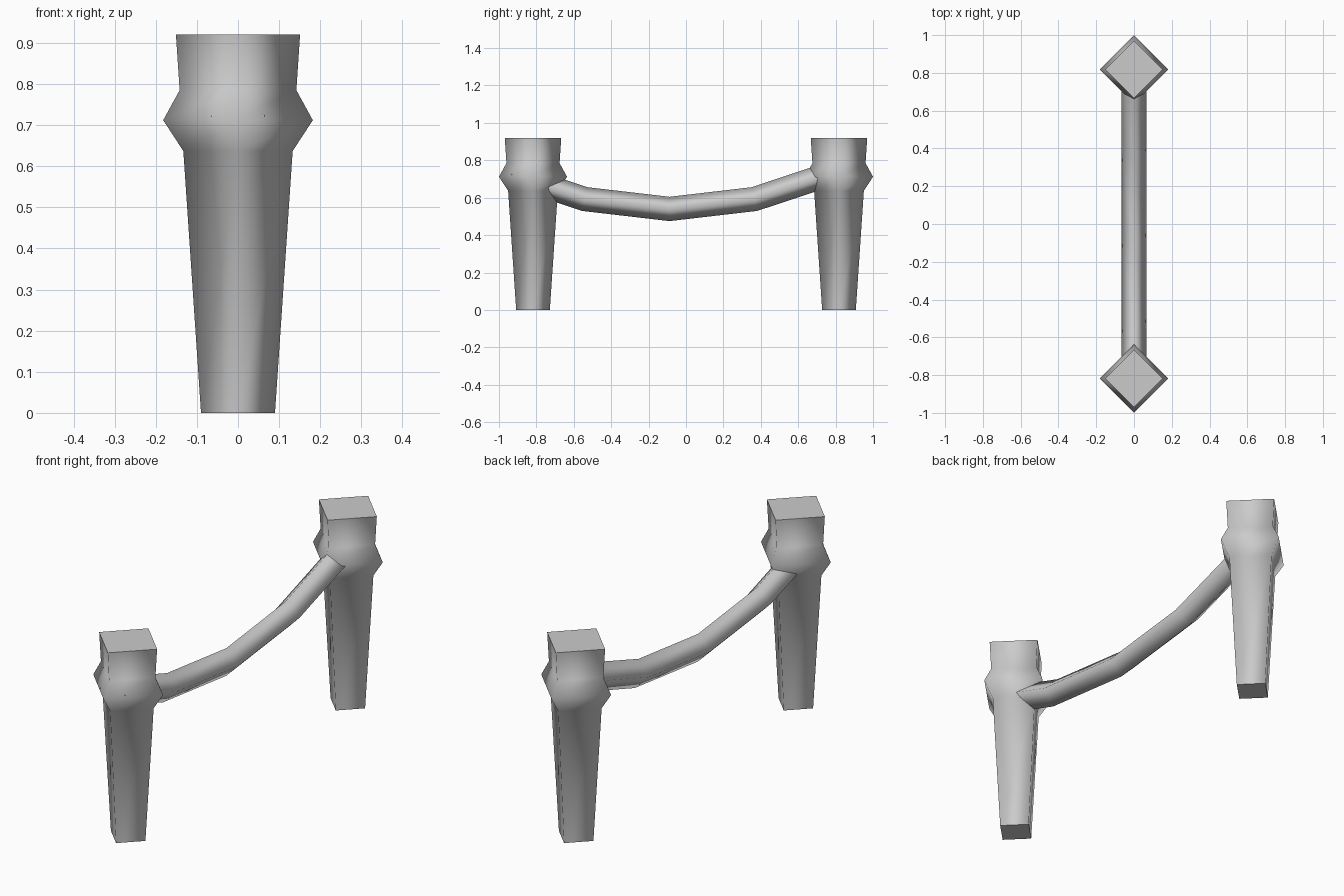
import bpy, bmesh
from math import sin, cos, pi
from mathutils import Vector

if "Cube" in bpy.data.objects:
    bpy.data.objects.remove(bpy.data.objects["Cube"])

grey = bpy.data.materials.new("plain grey")
grey.use_nodes = True
grey.diffuse_color = (0.6, 0.6, 0.6, 1)
grey.node_tree.nodes["Principled BSDF"].inputs["Base Color"].default_value = (0.6, 0.6, 0.6, 1)


def loft(name, stations):
    """Skin diamond rings given as (centre, half-axis u, half-axis v): smooth sides, flat caps."""
    bm = bmesh.new()
    rings = [[bm.verts.new(c + u * cos(i * pi / 2) + v * sin(i * pi / 2)) for i in range(4)]
             for c, u, v in stations]
    for a, b in zip(rings, rings[1:]):
        for i in range(4):
            j = (i + 1) % 4
            bm.faces.new((a[i], a[j], b[j], b[i])).smooth = True
    caps = [bm.faces.new(rings[0]), bm.faces.new(rings[-1])]
    for cap in caps:
        for edge in cap.edges:
            edge.smooth = False
    bmesh.ops.recalc_face_normals(bm, faces=bm.faces)
    mesh = bpy.data.meshes.new(name)
    bm.to_mesh(mesh)
    bm.free()
    mesh.materials.append(grey)
    obj = bpy.data.objects.new(name, mesh)
    bpy.context.collection.objects.link(obj)
    return obj


X, Y = Vector((1, 0, 0)), Vector((0, 1, 0))

# Two tapered square posts set cornerwise, each with a flared collar
profile = [(0.09, 0), (0.133, 0.637), (0.182, 0.712), (0.142, 0.785), (0.151, 0.92)]
for name, y in (("front_post", -0.818), ("back_post", 0.818)):
    loft(name, [(Vector((0, y, z)), X * r, Y * r) for r, z in profile])

# Sagging rail, mitred at each bend, ends buried in the posts
path = [Vector((0, -0.088 + dy, z)) for dy, z in
        ((-0.845, 0.723), (-0.455, 0.593), (0, 0.54), (0.455, 0.593), (0.845, 0.723))]
half = 0.065
stations = []
for i, p in enumerate(path):
    before = (p - path[max(i - 1, 0)]).normalized()
    after = (path[min(i + 1, len(path) - 1)] - p).normalized()
    up = X.cross((before + after).normalized())
    stations.append((p, X * half, up * half))
loft("hanging_rail", stations)
